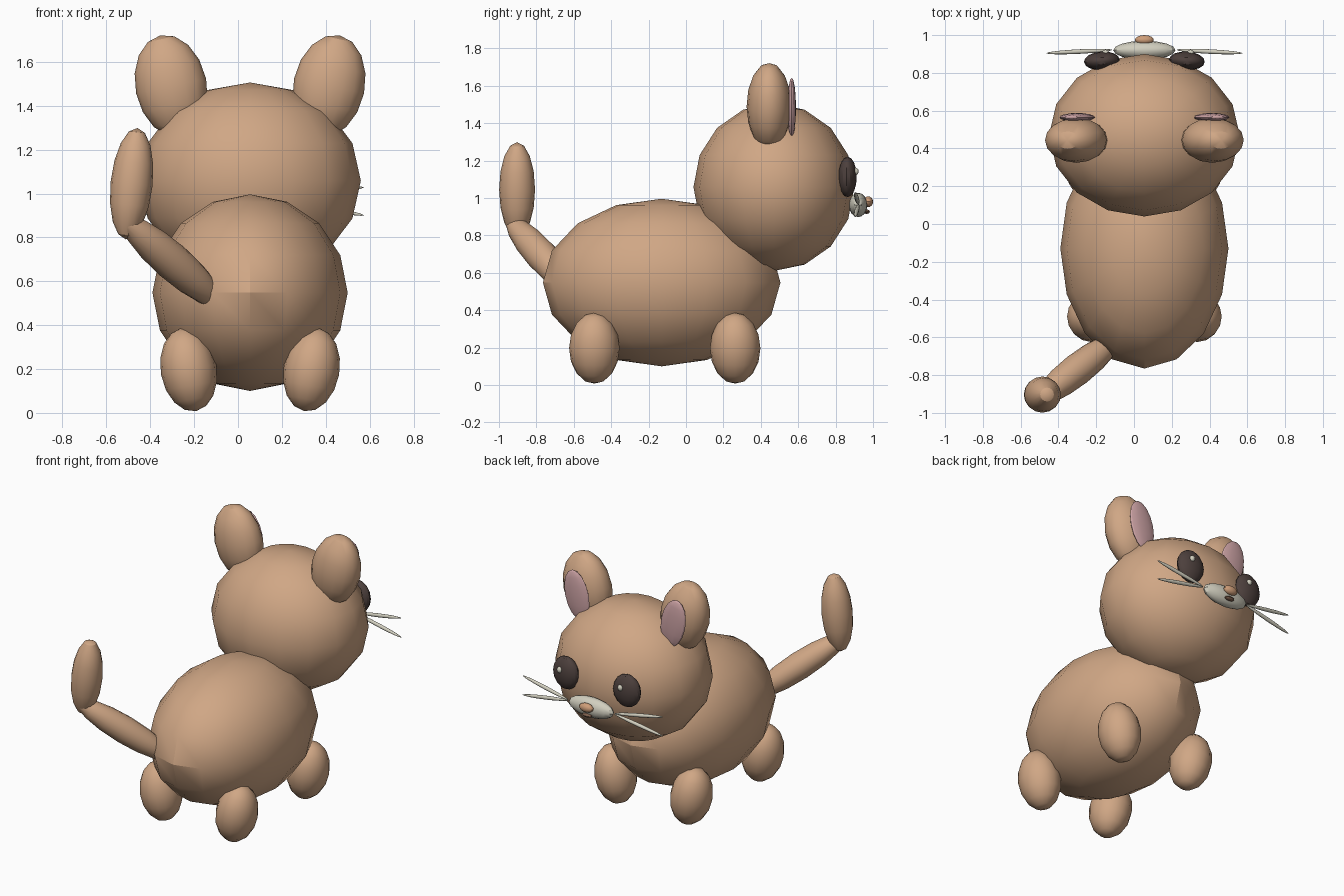
import bpy
from math import radians
from mathutils import Vector

cube = bpy.data.objects.get("Cube")
if cube:
    bpy.data.objects.remove(cube, do_unlink=True)

MID = 0.055  # x of the body's plane of symmetry


def material(name, rgb):
    mat = bpy.data.materials.new(name)
    mat.use_nodes = True
    color = (*rgb, 1)
    mat.diffuse_color = color
    mat.node_tree.nodes["Principled BSDF"].inputs["Base Color"].default_value = color
    return mat


fur = material("tan fur", (0.63, 0.385, 0.235))
pink = material("ear pink", (0.6, 0.36, 0.37))
dark = material("dark brown", (0.075, 0.052, 0.047))
cream = material("cream", (0.64, 0.62, 0.52))
nose_tan = material("nose tan", (0.62, 0.34, 0.19))
mouth_brown = material("mouth brown", (0.2, 0.11, 0.07))


def ellipsoid(name, center, radii, mat, rotation=(0, 0, 0)):
    """Low-poly ellipsoid with its poles on local z."""
    bpy.ops.mesh.primitive_uv_sphere_add(segments=16, ring_count=8, location=center, rotation=rotation)
    obj = bpy.context.object
    obj.name = name
    obj.scale = radii
    bpy.ops.object.transform_apply(location=False, rotation=True, scale=True)
    bpy.ops.object.shade_smooth_by_angle(angle=radians(30))
    obj.data.materials.append(mat)
    return obj


def aim(direction):
    """Rotation that turns local z along a direction."""
    return Vector(direction).to_track_quat('Z', 'Y').to_euler()


# Body and head
ellipsoid("body", (MID, -0.13, 0.548), (0.445, 0.635, 0.448), fur)
ellipsoid("head", (MID, 0.47, 1.058), (0.505, 0.43, 0.448), fur)

# Tail in two joined lobes
ellipsoid("tail_base", (-0.3, -0.77, 0.69), (0.085, 0.085, 0.355), fur, aim((-0.23, -0.18, 0.2)))
ellipsoid("tail_tip", (-0.485, -0.903, 1.045), (0.096, 0.096, 0.255), fur, (0, radians(6), 0))

# Muzzle, nose and mouth
ellipsoid("muzzle", (MID, 0.92, 0.963), (0.165, 0.05, 0.065), cream)
ellipsoid("nose", (MID, 0.974, 0.98), (0.05, 0.026, 0.029), nose_tan)
ellipsoid("mouth", (MID, 0.965, 0.927), (0.035, 0.018, 0.012), mouth_brown)

# Paired parts
for side, s in (("left", 1), ("right", -1)):
    lean = (0, radians(10) * s, 0)
    for end, y in (("front", 0.263), ("back", -0.49)):
        ellipsoid(f"{end}_{side}_leg", (MID + 0.28 * s, y, 0.197), (0.128, 0.135, 0.192), fur, lean)

    tilt = (0, radians(12) * s, 0)
    ellipsoid(f"{side}_ear", (MID + 0.36 * s, 0.444, 1.49), (0.163, 0.12, 0.236), fur, tilt)
    ellipsoid(f"{side}_inner_ear", (MID + 0.356 * s, 0.565, 1.482), (0.089, 0.023, 0.164), pink, tilt)

    eye_x = MID + 0.225 * s
    ellipsoid(f"{side}_eye", (eye_x, 0.864, 1.113), (0.095, 0.049, 0.108), dark, (0, 0, radians(-4) * s))
    ellipsoid(f"{side}_eye_glint", (eye_x + 0.02, 0.907, 1.142), (0.018, 0.016, 0.02), cream)

    for level, up in (("upper", 1), ("lower", -1)):
        ellipsoid(f"{level}_{side}_whisker", (MID + 0.345 * s, 0.913, 0.965 + 0.033 * up),
                  (0.012, 0.012, 0.178), cream, aim((s, -0.05, 0.18 * up)))
